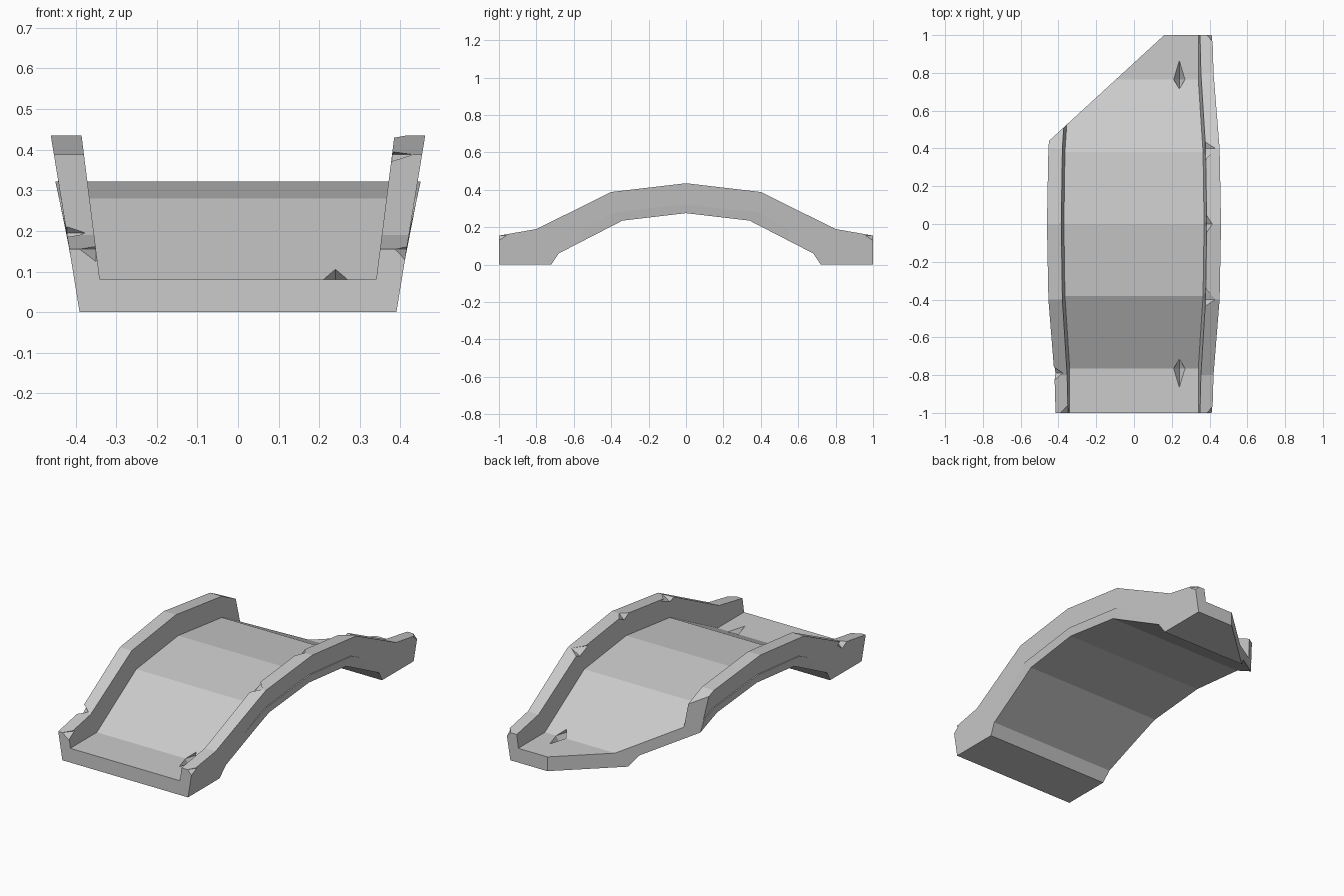
import bpy, bmesh
from mathutils import Vector, Matrix

cube = bpy.data.objects.get("Cube")
if cube:
    bpy.data.objects.remove(cube, do_unlink=True)

stone = bpy.data.materials.new("pale_grey_stone")
stone.use_nodes = True
GREY = (0.6, 0.6, 0.6, 1)
stone.diffuse_color = GREY
stone.node_tree.nodes["Principled BSDF"].inputs["Base Color"].default_value = GREY

# Half profiles along the bridge: (distance from the middle, height)
PARAPET = [(0, .435), (.4, .388), (.8, .19), (1, .155)]
DECK = [(0, .322), (.38, .28), (.765, .08), (1, .08)]
ARCH = [(0, .275), (.34, .235), (.68, .06), (.72, 0), (1, 0)]


def height(profile, y):
    y = abs(y)
    for (y0, z0), (y1, z1) in zip(profile, profile[1:]):
        if y <= y1:
            return z0 + (z1 - z0) * (y - y0) / (y1 - y0)
    return profile[-1][1]


def parapet_x(z):
    return .39 + .163 * z


def body_x(z):
    return max(parapet_x(z), .38 + .217 * z)


def inner_x(z):
    return .33 + .127 * z


def section(y):
    """U-shaped cross-section with a small ledge where the slab meets the parapet."""
    top, deck, arch = (height(p, y) for p in (PARAPET, DECK, ARCH))
    half = [(body_x(arch), arch), (body_x(deck), deck), (parapet_x(deck), deck),
            (parapet_x(top), top), (inner_x(top), top), (inner_x(deck), deck)]
    return half + [(-x, z) for x, z in reversed(half)]


def make_object(name, bm):
    mesh = bpy.data.meshes.new(name)
    bm.to_mesh(mesh)
    bm.free()
    mesh.materials.append(stone)
    obj = bpy.data.objects.new(name, mesh)
    bpy.context.collection.objects.link(obj)
    return obj


# Bridge span lofted through the cross-sections
half_stations = sorted({y for p in (PARAPET, DECK, ARCH) for y, z in p} | {.55})
stations = [-y for y in reversed(half_stations[1:])] + half_stations
bm = bmesh.new()
rings = [[bm.verts.new((x, y, z)) for x, z in section(y)] for y in stations]
for a, b in zip(rings, rings[1:]):
    for i in range(len(a)):
        j = (i + 1) % len(a)
        bm.faces.new((a[i], a[j], b[j], b[i]))
bm.faces.new(rings[0])
bm.faces.new(rings[-1])
bmesh.ops.remove_doubles(bm, verts=bm.verts, dist=.0005)

# Broken back corner, sliced off and capped
cut = bmesh.ops.bisect_plane(
    bm, geom=bm.verts[:] + bm.edges[:] + bm.faces[:], plane_co=(-.45, .44, 0),
    plane_no=Vector((-.56, .61, 0)).normalized(), clear_outer=True)
bmesh.ops.holes_fill(bm, edges=[e for e in bm.edges if e.is_boundary], sides=0)
bmesh.ops.recalc_face_normals(bm, faces=bm.faces)
bridge = make_object("stone_bridge", bm)

# Chips along the parapet edges and cracks in the deck: (centre, radii)
chips = [((.379, .4, .388), (.052, .075, .03)),
         ((.385, 0, .435), (.03, .055, .03)),
         ((.379, -.4, .388), (.052, .075, .03)),
         ((-.421, -.79, .195), (.045, .05, .04)),
         ((-.35, -1, .155), (.04, .05, .03)),
         ((.415, -1, .155), (.028, .04, .03)),
         ((.415, 1, .155), (.028, .04, .03)),
         ((.24, -.765, .08), (.03, .1, .05)),
         ((.24, .765, .08), (.03, .1, .05))]
bm = bmesh.new()
for centre, radii in chips:
    for end in (1, -1):
        bmesh.ops.create_cone(
            bm, segments=4, radius1=1, radius2=0, depth=1, cap_ends=False,
            matrix=Matrix.Translation(centre) @ Matrix.Diagonal((*radii, 1))
            @ Matrix.Diagonal((1, 1, end, 1)) @ Matrix.Translation((0, 0, .5)))
bmesh.ops.remove_doubles(bm, verts=bm.verts, dist=.0005)
bmesh.ops.recalc_face_normals(bm, faces=bm.faces)
cutter = make_object("chip_cutter", bm)
cutter.hide_render = True

# Carve the chips, then drop the cutter
carve = bridge.modifiers.new("chips", "BOOLEAN")
carve.operation = "DIFFERENCE"
carve.solver = "EXACT"
carve.object = cutter
graph = bpy.context.evaluated_depsgraph_get()
carved = bpy.data.meshes.new_from_object(bridge.evaluated_get(graph))
bridge.modifiers.clear()
bridge.data = carved
bpy.data.objects.remove(cutter, do_unlink=True)
